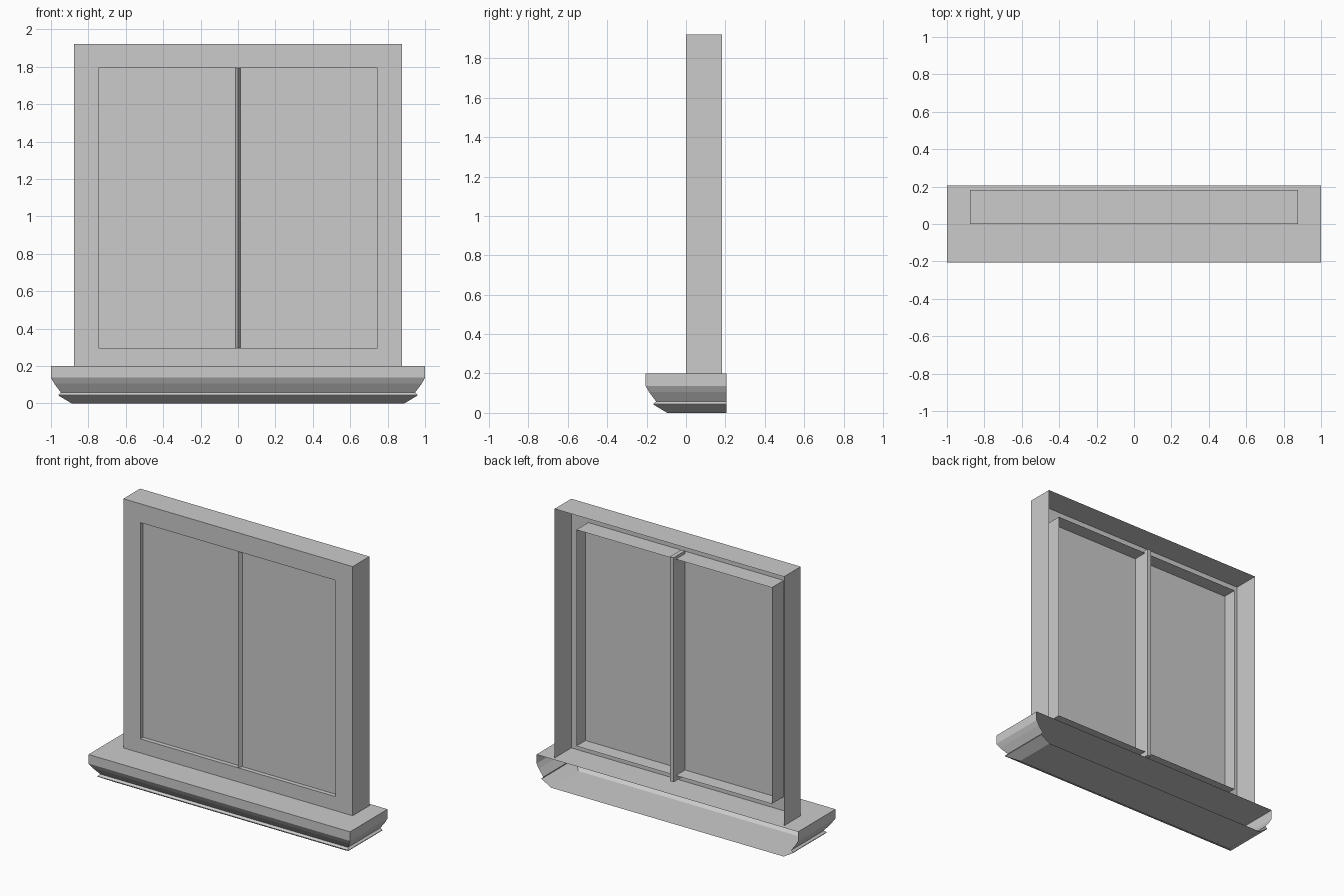
import bpy, bmesh

if "Cube" in bpy.data.objects:
    bpy.data.objects.remove(bpy.data.objects["Cube"])


def make_object(name, rings, caps=(), closed=True):
    """Skin a list of point rings with quads; caps lists rings to fill."""
    bm = bmesh.new()
    vs = [[bm.verts.new(p) for p in ring] for ring in rings]
    for a, b in zip(vs, vs[1:]):
        n = len(a)
        for i in range(n if closed else n - 1):
            j = (i + 1) % n
            bm.faces.new((a[i], a[j], b[j], b[i]))
    for c in caps:
        bm.faces.new(vs[c] if c else vs[c][::-1])
    mesh = bpy.data.meshes.new(name)
    bm.to_mesh(mesh)
    bm.free()
    ob = bpy.data.objects.new(name, mesh)
    bpy.context.collection.objects.link(ob)
    return ob


def rect(hx, z0, z1, y):
    return [(-hx, y, z0), (-hx, y, z1), (hx, y, z1), (hx, y, z0)]


BACK = 0.205

# Sill: moulding profile (inset, height) swept round both ends and the front, open at the back
profile = [(0.11, 0), (0.04, 0.042), (0.04, 0.046), (0.053, 0.058),
           (0.018, 0.105), (0, 0.137), (0, 0.2)]
sill = [[(-1 + d, BACK, z), (-1 + d, -BACK + d, z),
         (1 - d, -BACK + d, z), (1 - d, BACK, z)] for d, z in profile]
make_object("sill", sill, caps=(0, -1), closed=False)

# Frame: outer casing without a bottom, front face, and window reveal running inwards
outer = (0.877, 0.2, 1.922)
hole = (0.747, 0.297, 1.792)
casing = [[(-outer[0], y, 0.2), (-outer[0], y, outer[2]),
           (outer[0], y, outer[2]), (outer[0], y, 0.2)] for y in (0.183, 0.0)]
make_object("frame_casing", casing, closed=False)
make_object("frame_front", [rect(*outer, 0.0), rect(*hole, 0.0)])
make_object("window_reveal", [rect(*hole, 0.0), rect(*hole, 0.13)])

# Glass pane set just inside the opening
make_object("glass", [rect(*hole, 0.03)], caps=(-1,))

# Mullion: thin upright bar with a pointed front, split above and below where the wall covers it
front_bar = [(0, 0.002), (0.014, 0.03), (-0.014, 0.03)]
make_object("mullion_front", [[(x, y, z) for x, y in front_bar] for z in (hole[1], hole[2])],
            caps=(0, -1))
rear_bar = [(-0.014, 0.03), (0.014, 0.03), (0.014, 0.155), (-0.014, 0.155)]
make_object("mullion_rear", [[(x, y, z) for x, y in rear_bar] for z in (0.26, 1.812)],
            caps=(0, -1))
